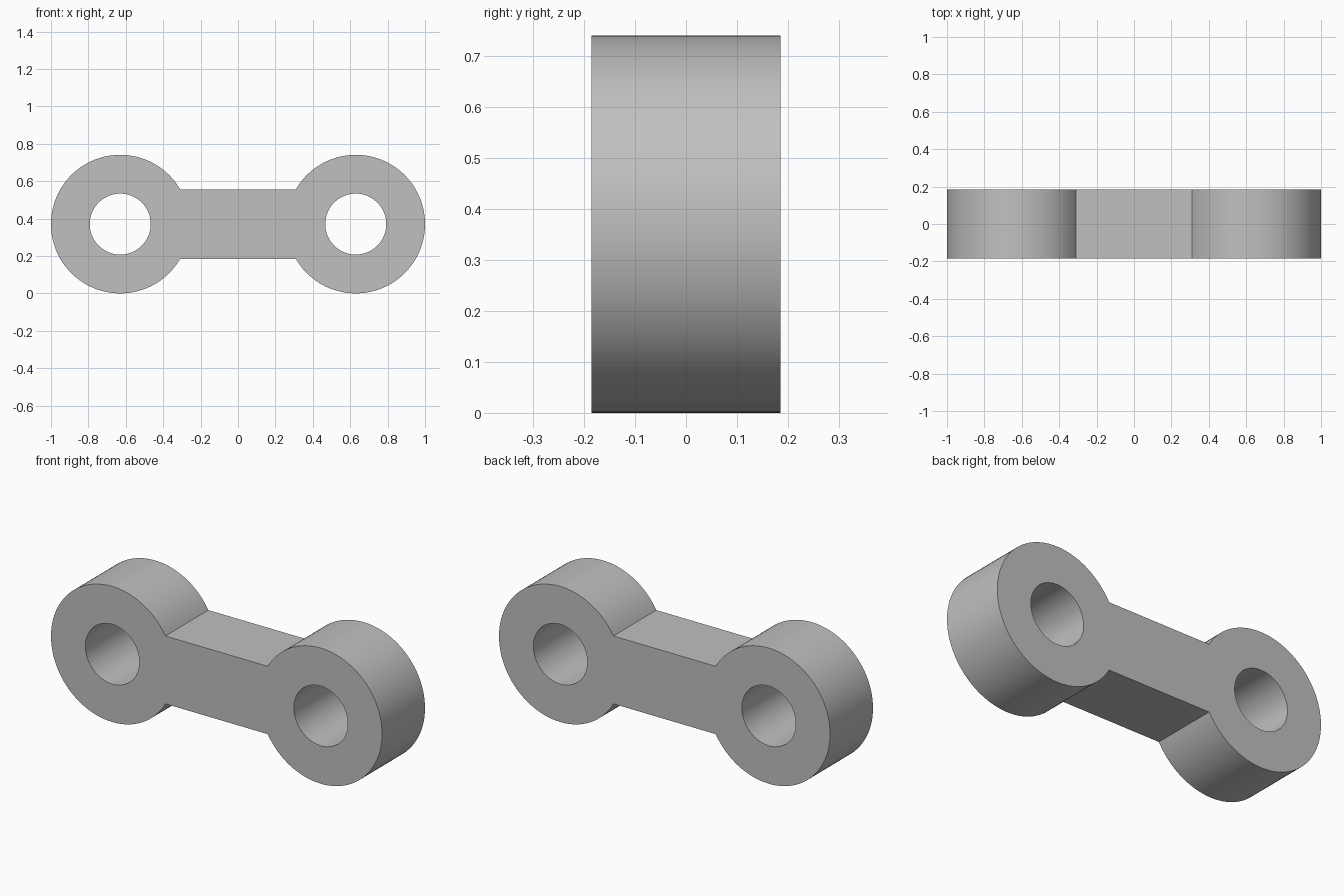
import bpy, bmesh, math

cube = bpy.data.objects.get("Cube")
if cube:
    bpy.data.objects.remove(cube, do_unlink=True)

RING = 0.3704             # outer radius of each eye
HOLE = 0.163              # bore radius
CENTRE = 1 - RING         # eye distance from the middle
HALF_BAR = RING / 2       # half height of the connecting bar
DEPTH = RING              # full thickness front to back
STEPS = 80


def arc(cx, radius, start, end, steps):
    """Points along an arc in the front plane."""
    angles = [start + (end - start) * i / steps for i in range(steps + 1)]
    return [(cx + radius * math.cos(a), -DEPTH / 2, RING + radius * math.sin(a))
            for a in angles]


def add_loop(bm, points):
    verts = [bm.verts.new(p) for p in points]
    return [bm.edges.new((v, verts[i - 1])) for i, v in enumerate(verts)]


# Plain grey metal
grey = bpy.data.materials.new("grey_metal")
grey.use_nodes = True
colour = (0.53, 0.53, 0.53, 1)
grey.diffuse_color = colour
grey.node_tree.nodes["Principled BSDF"].inputs["Base Color"].default_value = colour

# Outline: two round eyes joined by the flat bar, with a bore in each eye
bm = bmesh.new()
neck = math.asin(HALF_BAR / RING)
right_eye = arc(-CENTRE, RING, neck, 2 * math.pi - neck, STEPS)
left_eye = arc(CENTRE, RING, neck - math.pi, math.pi - neck, STEPS)
edges = add_loop(bm, right_eye + left_eye)
for side in (-1, 1):
    edges += add_loop(bm, arc(side * CENTRE, HOLE, 0, 2 * math.pi, STEPS)[:-1])

# Fill the outline and extrude it to full thickness
bmesh.ops.triangle_fill(bm, edges=edges, use_beauty=True, normal=(0, -1, 0))
extruded = bmesh.ops.extrude_face_region(bm, geom=bm.faces[:], use_keep_orig=True)
verts = [g for g in extruded["geom"] if isinstance(g, bmesh.types.BMVert)]
bmesh.ops.translate(bm, verts=verts, vec=(0, DEPTH, 0))
bmesh.ops.recalc_face_normals(bm, faces=bm.faces[:])

mesh = bpy.data.meshes.new("link_arm")
bm.to_mesh(mesh)
bm.free()
mesh.materials.append(grey)
link = bpy.data.objects.new("link_arm", mesh)
bpy.context.collection.objects.link(link)

# Smooth curved walls, crisp rims
bpy.ops.object.select_all(action="DESELECT")
link.select_set(True)
bpy.context.view_layer.objects.active = link
bpy.ops.object.shade_smooth_by_angle(angle=math.radians(30))
